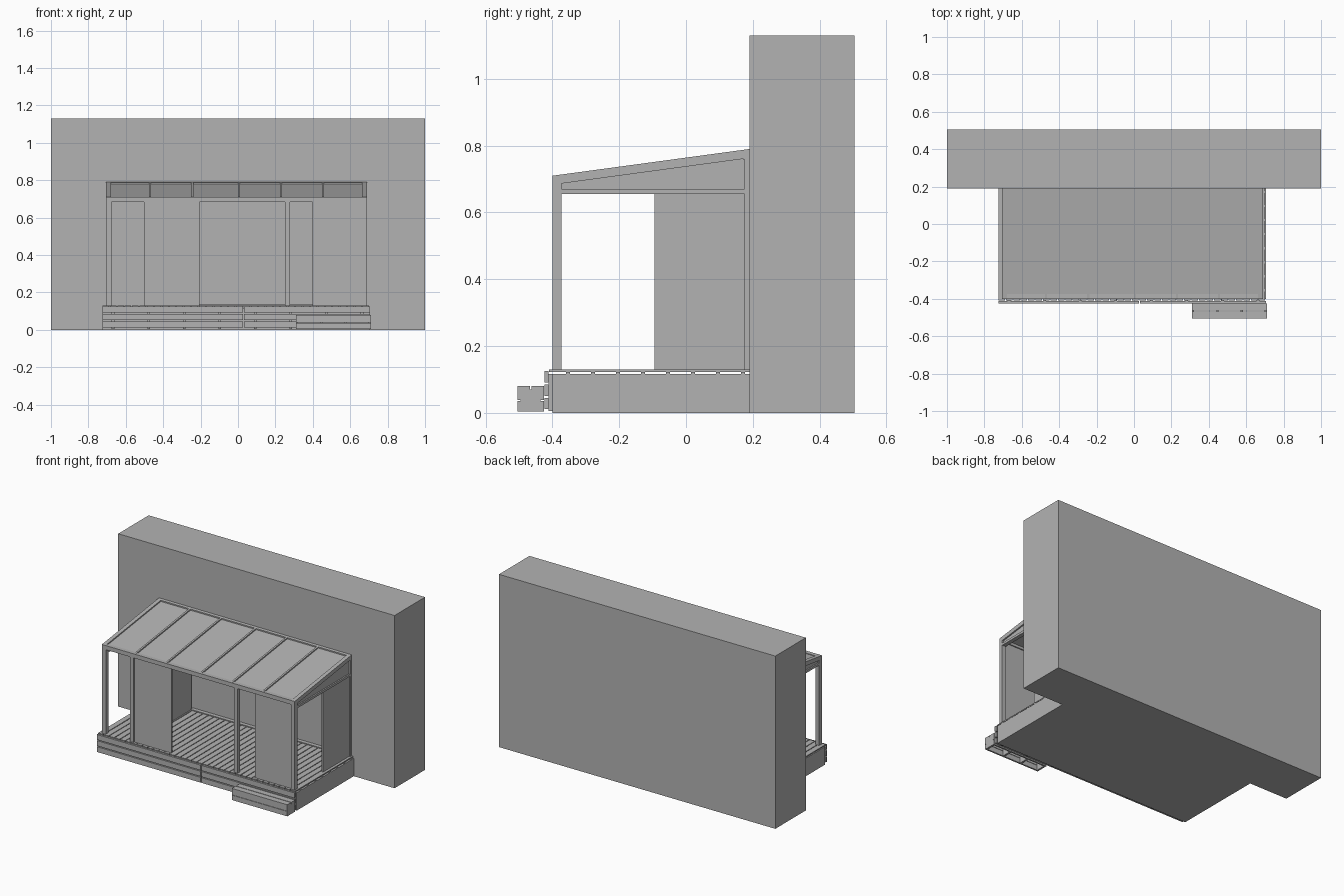
import bpy, bmesh

if "Cube" in bpy.data.objects:
    bpy.data.objects.remove(bpy.data.objects["Cube"], do_unlink=True)

grey = bpy.data.materials.new("plain grey")
grey.use_nodes = True
COLOUR = (0.45, 0.45, 0.45, 1)
grey.diffuse_color = COLOUR
grey.node_tree.nodes["Principled BSDF"].inputs["Base Color"].default_value = COLOUR


def prism(bm, profile, x0, x1):
    """Extrude a (y, z) outline from x0 to x1."""
    a = [bm.verts.new((x0, y, z)) for y, z in profile]
    b = [bm.verts.new((x1, y, z)) for y, z in profile]
    bm.faces.new(a)
    bm.faces.new(b[::-1])
    n = len(a)
    for i in range(n):
        j = (i + 1) % n
        bm.faces.new((a[i], b[i], b[j], a[j]))


def finish(name, bm):
    bmesh.ops.recalc_face_normals(bm, faces=bm.faces)
    mesh = bpy.data.meshes.new(name)
    bm.to_mesh(mesh)
    bm.free()
    mesh.materials.append(grey)
    bpy.context.collection.objects.link(bpy.data.objects.new(name, mesh))


def boxes(name, items):
    """One object from boxes given as (x0, x1, y0, y1, z0, z1)."""
    bm = bmesh.new()
    for x0, x1, y0, y1, z0, z1 in items:
        prism(bm, [(y0, z0), (y1, z0), (y1, z1), (y0, z1)], x0, x1)
    finish(name, bm)


def prisms(name, items):
    bm = bmesh.new()
    for profile, x0, x1 in items:
        prism(bm, profile, x0, x1)
    finish(name, bm)


# Main extents
LEFT, RIGHT = -0.725, 0.705
FRONT, BACK = -0.40, 0.19
FLOOR = 0.13
RX0, RX1 = -0.705, 0.69


def roof_z(y):
    return 0.71 + (y - FRONT) / (BACK - FRONT) * 0.08


def sloped(y0, y1, top, bottom):
    """Outline of a bar that follows the roof slope."""
    return [(y0, roof_z(y0) - bottom), (y1, roof_z(y1) - bottom),
            (y1, roof_z(y1) - top), (y0, roof_z(y0) - top)]


# House wall and deck base
boxes("house_wall", [(-1, 1, BACK, 0.505, 0, 1.13)])
boxes("deck_base", [(LEFT, RIGHT, FRONT, BACK, 0, 0.117)])

# Joists running sideways, boards running front to back
boxes("deck_joists", [(LEFT, RIGHT, y, y + 0.012, 0.117, 0.123)
                      for y in (-0.395 + 0.075 * i + 0.035 for i in range(8))])
COUNT = 36
pitch = (RIGHT - LEFT) / COUNT
boxes("deck_boards", [(LEFT + i * pitch, LEFT + (i + 1) * pitch - 0.005,
                       -0.41, BACK, 0.123, FLOOR) for i in range(COUNT)])

# Front fascia, split at a joint, on small battens
boxes("deck_fascia", [(a, b, -0.424, -0.412, z, z + 0.034)
                      for z in (0.011, 0.051, 0.091)
                      for a, b in ((LEFT, 0.027), (0.031, RIGHT))])
boxes("fascia_battens", [(x, x + 0.015, -0.412, FRONT, 0.005, 0.117)
                         for x in (LEFT + 0.05 + 0.19 * i for i in range(8))])

# Step: tread boards, risers and open underside
SX0, SX1, SY0, SY1 = 0.31, 0.71, -0.505, -0.425
boxes("step_treads", [(SX0, SX1, y, y + 0.038, 0.07, 0.08) for y in (SY0, SY0 + 0.042)])
boxes("step_risers", [(SX0, SX1, y, y + 0.01, z, z + 0.032)
                      for y in (SY0, SY1 - 0.01) for z in (0.004, 0.038)])
boxes("step_supports", [(x, x + 0.012, SY0 + 0.01, SY1 - 0.01, 0.004, 0.07)
                        for x in (SX0, 0.44, 0.57, SX1 - 0.012)])

# Posts
boxes("front_posts", [(x, x + 0.026, FRONT, -0.373, FLOOR, 0.69)
                      for x in (-0.703, -0.502, 0.251, 0.664)])
boxes("back_posts", [(x, x + 0.026, 0.175, BACK, FLOOR, 0.76)
                     for x in (-0.703, 0.664)])

# Beams around the top
boxes("front_beam", [(RX0, RX1, FRONT, -0.373, 0.683, 0.71)])
boxes("side_beams", [(x, x + 0.026, -0.373, 0.175, 0.655, 0.67)
                     for x in (-0.703, 0.664)])
prisms("wall_beam", [(sloped(0.172, BACK, 0, 0.03), RX0, RX1)])

# Sloped rafters, glazing and filled gables
prisms("end_rafters", [(sloped(FRONT, BACK, 0, 0.027), x, x + 0.026)
                       for x in (RX0, RX1 - 0.026)])
prisms("rafters", [(sloped(FRONT, BACK, 0, 0.027), x - 0.006, x + 0.006)
                   for x in (-0.47, -0.245, 0.005, 0.23, 0.455)])
prisms("roof_panels", [(sloped(-0.38, 0.18, 0.008, 0.014), RX0 + 0.01, RX1 - 0.01)])
gable = [(-0.373, 0.67), (0.175, 0.67), (0.175, 0.765), (-0.373, 0.69)]
prisms("gable_panels", [(gable, x, x + 0.008) for x in (-0.694, 0.673)])

# Sliding screens along the front and sides
boxes("front_screens", [(x0, x1, -0.392, -0.38, FLOOR, 0.684)
                        for x0, x1 in ((-0.476, -0.207), (0.398, 0.664))])
boxes("side_screens", [(x, x + 0.012, -0.095, 0.178, FLOOR, 0.66)
                       for x in (-0.472, 0.671)])
boxes("wall_sill", [(-0.46, 0.67, 0.165, BACK, FLOOR, FLOOR + 0.006)])
